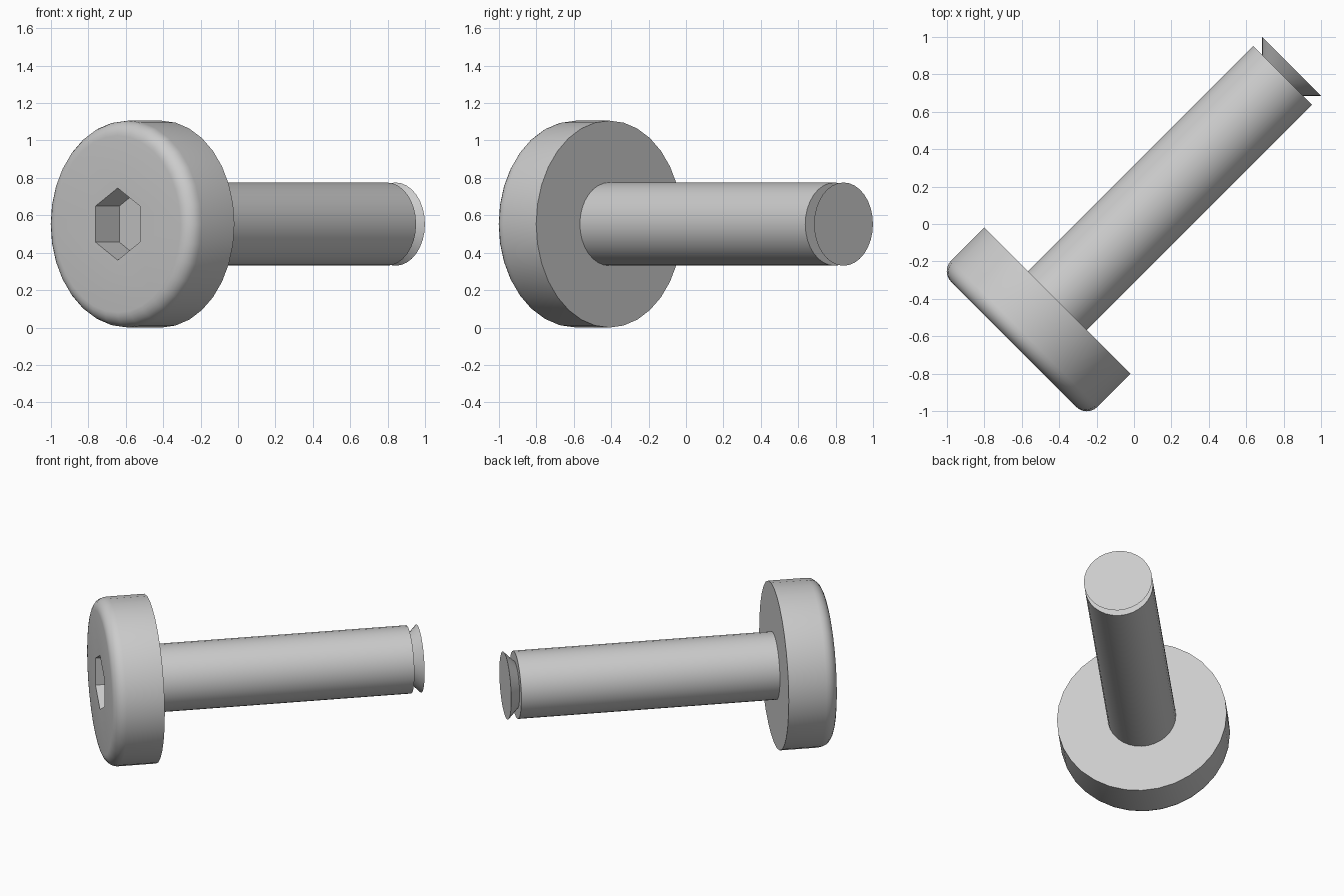
import bpy, bmesh, math
from mathutils import Matrix

old = bpy.data.objects.get("Cube")
if old:
    bpy.data.objects.remove(old, do_unlink=True)

HEAD_R, SHAFT_R, SIDES = 0.553, 0.2225, 32
FRONT, BACK, FILLET = -0.91, -0.58, 0.08

steel = bpy.data.materials.new("grey steel")
steel.use_nodes = True
colour = (0.6, 0.6, 0.6, 1)
steel.diffuse_color = colour
steel.node_tree.nodes["Principled BSDF"].inputs["Base Color"].default_value = colour


def ring(bm, s, radius, sides=SIDES):
    """Closed loop of vertices around the local z axis, starting at the top."""
    step = 2 * math.pi / sides
    return [bm.verts.new((radius * math.sin(i * step), radius * math.cos(i * step), s))
            for i in range(sides)]


def skin(bm, loops):
    """Join successive loops with quads."""
    for a, b in zip(loops, loops[1:]):
        for i in range(len(a)):
            j = (i + 1) % len(a)
            bm.faces.new((a[i], a[j], b[j], b[i]))


def finish(bm, name):
    """Lay the part along the horizontal diagonal and shade it."""
    bmesh.ops.recalc_face_normals(bm, faces=bm.faces)
    mesh = bpy.data.meshes.new(name)
    bm.to_mesh(mesh)
    bm.free()
    mesh.materials.append(steel)
    obj = bpy.data.objects.new(name, mesh)
    bpy.context.collection.objects.link(obj)
    k = math.sqrt(0.5)
    obj.matrix_world = Matrix(((k, 0, k, 0), (-k, 0, k, 0), (0, 1, 0, HEAD_R), (0, 0, 0, 1)))
    bpy.ops.object.select_all(action='DESELECT')
    obj.select_set(True)
    bpy.context.view_layer.objects.active = obj
    bpy.ops.object.shade_smooth_by_angle(angle=math.radians(30))


# Head: rounded front rim, flat back, hexagonal socket
bm = bmesh.new()
profile = [(FRONT + FILLET * (1 - math.sin(a)), HEAD_R - FILLET * (1 - math.cos(a)))
           for a in (math.pi / 2 * (1 - i / 6) for i in range(7))]
loops = [ring(bm, s, r) for s, r in profile + [(BACK, HEAD_R)]]
skin(bm, loops)
bm.faces.new(loops[-1])
mouth = ring(bm, FRONT, 0.193, 6)
floor = ring(bm, FRONT + 0.18, 0.193, 6)
skin(bm, [mouth, floor])
bm.faces.new(floor)
rims = [bm.edges.get((l[i - 1], l[i])) for l in (loops[0], mouth) for i in range(len(l))]
bmesh.ops.triangle_fill(bm, edges=rims, use_beauty=True)
finish(bm, "screw_head")

# Shaft with a flared disc at its tip
bm = bmesh.new()
loops = [ring(bm, s, r) for s, r in
         ((BACK - 0.02, SHAFT_R), (1.124, SHAFT_R), (1.124, SHAFT_R - 0.067), (1.191, SHAFT_R))]
skin(bm, loops)
bm.faces.new(loops[0])
bm.faces.new(loops[-1])
finish(bm, "screw_shaft")
